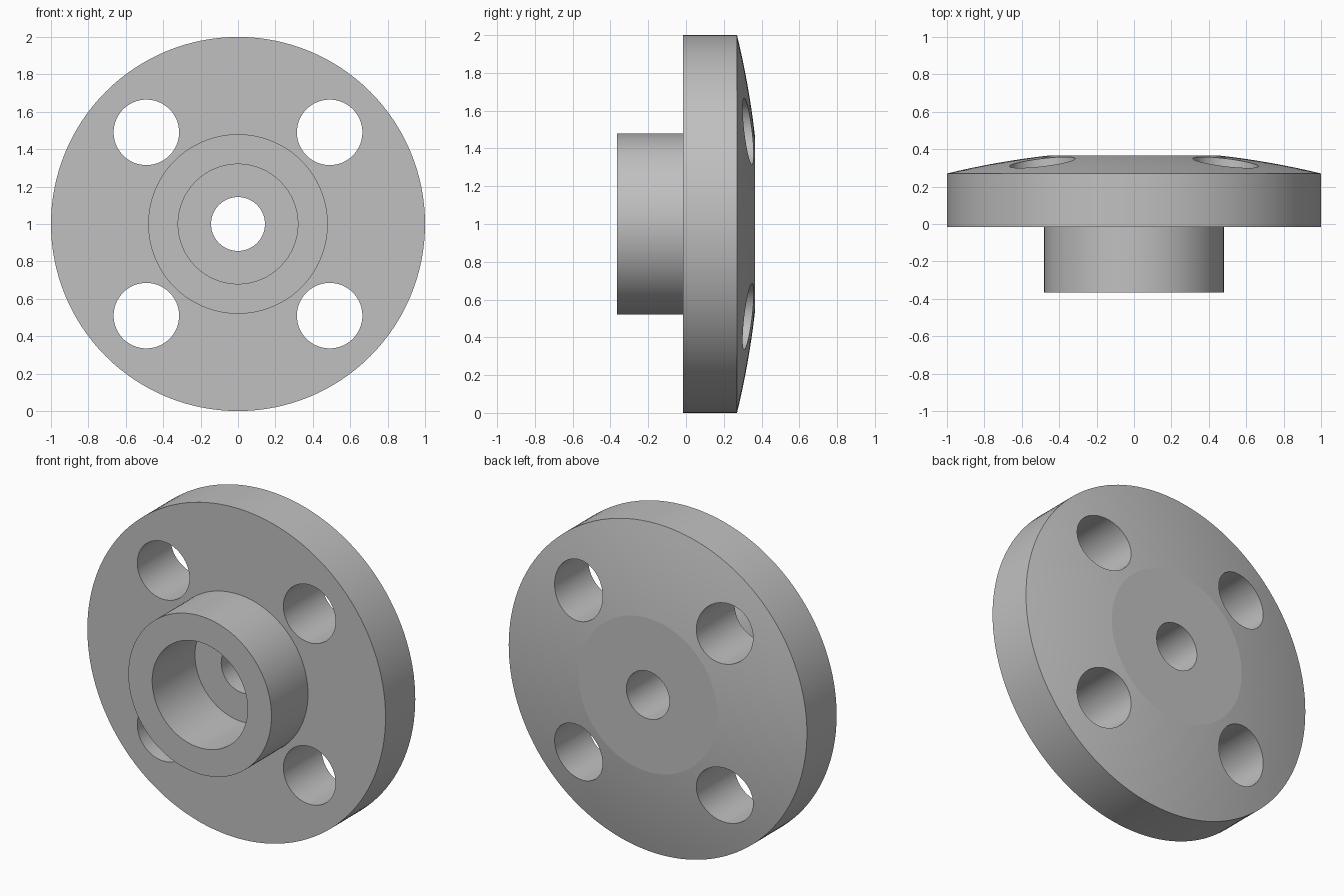
import bpy, bmesh, math
from mathutils import Matrix, Vector

cube = bpy.data.objects.get("Cube")
if cube:
    bpy.data.objects.remove(cube, do_unlink=True)

FRONT, BACK = -0.365, 0.365          # overall thickness along y
PLATE, RIM = -0.015, 0.27            # flange front face and back rim
FLOOR = 0.045                        # bottom of the hub bore
HUB_R, BORE_R, SHAFT_R, FLAT_R = 0.48, 0.32, 0.144, 0.465
BOLT_R, BOLT_OFFSET = 0.175, 0.49
SEGMENTS, DOME_RINGS = 128, 8

# Single plain metal colour
metal = bpy.data.materials.new("plain grey metal")
metal.use_nodes = True
grey = (0.53, 0.53, 0.53, 1)
metal.diffuse_color = grey
metal.node_tree.nodes["Principled BSDF"].inputs["Base Color"].default_value = grey


def dome(r):
    """Shallow convex back between the rim and the central flat."""
    return RIM + (BACK - RIM) * (1 - r * r) / (1 - FLAT_R ** 2)


def make_object(name, bm):
    mesh = bpy.data.meshes.new(name)
    bm.to_mesh(mesh)
    bm.free()
    obj = bpy.data.objects.new(name, mesh)
    bpy.context.collection.objects.link(obj)
    return obj


# Turned body: hub, flange, domed back, stepped bore
profile = [(SHAFT_R, FLOOR), (BORE_R, FLOOR), (BORE_R, FRONT), (HUB_R, FRONT),
           (HUB_R, PLATE), (1, PLATE)]
for i in range(DOME_RINGS + 1):
    r = 1 + (FLAT_R - 1) * i / DOME_RINGS
    profile.append((r, dome(r)))
profile.append((SHAFT_R, BACK))

bm = bmesh.new()
verts = [bm.verts.new((r, y, 1)) for r, y in profile]
edges = [bm.edges.new((a, b)) for a, b in zip(verts, verts[1:] + verts[:1])]
bmesh.ops.spin(bm, geom=verts + edges, cent=(0, 0, 1), axis=(0, 1, 0),
               angle=math.tau, steps=SEGMENTS)
bmesh.ops.remove_doubles(bm, verts=bm.verts, dist=0.0005)
bmesh.ops.recalc_face_normals(bm, faces=bm.faces)
flange = make_object("flange_with_hub", bm)
flange.data.materials.append(metal)

# Four bolt holes drilled through the flange
bm = bmesh.new()
for sx in (-1, 1):
    for sz in (-1, 1):
        place = Matrix.Translation(Vector((sx * BOLT_OFFSET, 0.15, 1 + sz * BOLT_OFFSET)))
        bmesh.ops.create_cone(bm, cap_ends=True, segments=96, radius1=BOLT_R,
                              radius2=BOLT_R, depth=1,
                              matrix=place @ Matrix.Rotation(math.pi / 2, 4, "X"))
cutter = make_object("bolt_hole_cutter", bm)
cutter.data.materials.append(metal)
cutter.hide_render = True

drill = flange.modifiers.new("bolt_holes", "BOOLEAN")
drill.operation = "DIFFERENCE"
drill.solver = "EXACT"
drill.object = cutter

bpy.ops.object.select_all(action="DESELECT")
flange.select_set(True)
bpy.context.view_layer.objects.active = flange
bpy.ops.object.modifier_apply(modifier=drill.name)
bpy.data.objects.remove(cutter, do_unlink=True)

# Smooth round walls while keeping every machined edge crisp
bpy.ops.object.shade_smooth_by_angle(angle=math.radians(4.5))
